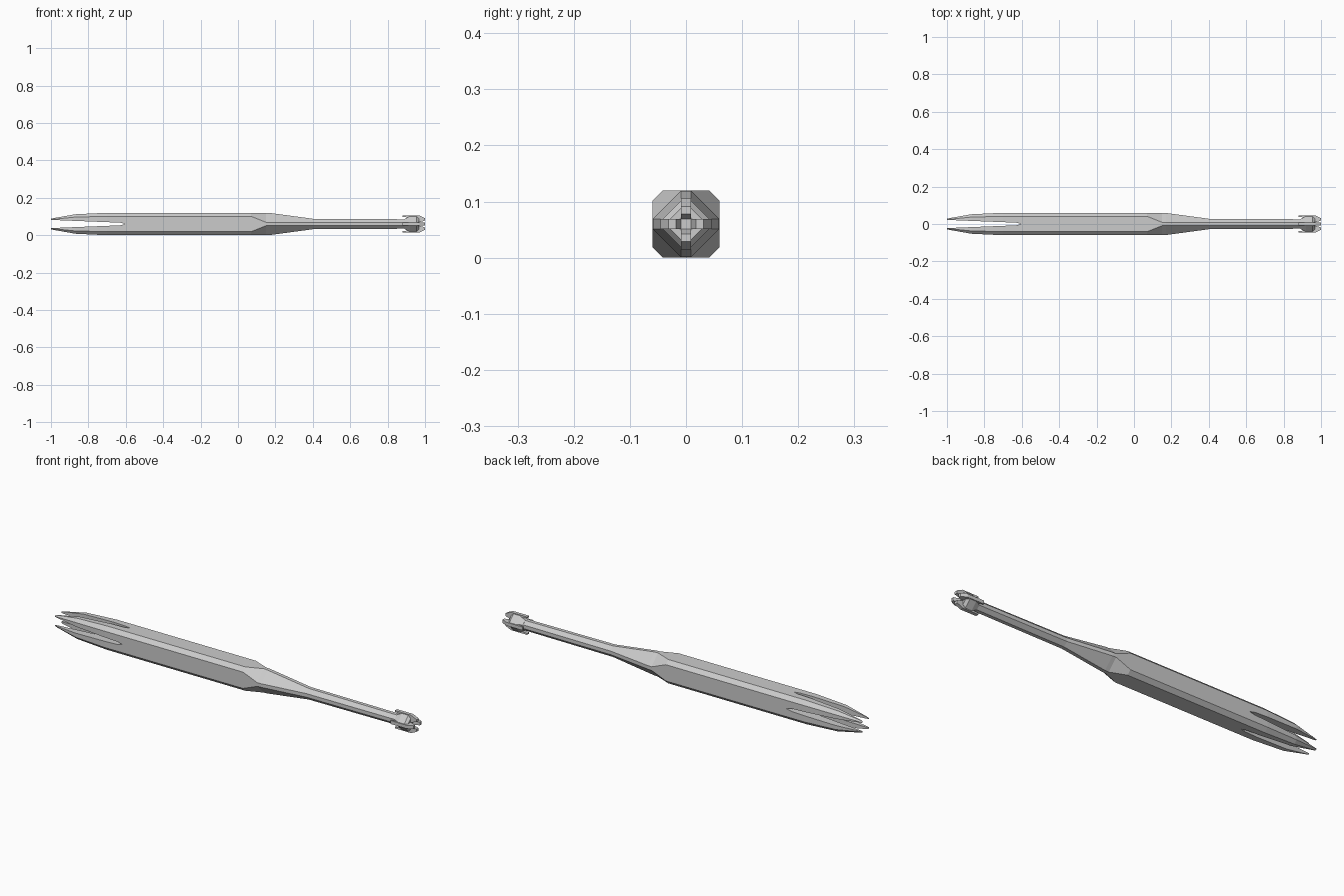
import bpy, bmesh, math
from mathutils import Matrix

cube = bpy.data.objects.get("Cube")
if cube:
    bpy.data.objects.remove(cube, do_unlink=True)

AXIS = 0.06  # height of the long axis

steel = bpy.data.materials.new("grey_steel")
steel.use_nodes = True
steel.diffuse_color = (0.6, 0.6, 0.6, 1)
steel.node_tree.nodes["Principled BSDF"].inputs["Base Color"].default_value = (0.6, 0.6, 0.6, 1)


def finish(name, bm):
    bmesh.ops.recalc_face_normals(bm, faces=bm.faces)
    mesh = bpy.data.meshes.new(name)
    bm.to_mesh(mesh)
    bm.free()
    mesh.materials.append(steel)
    obj = bpy.data.objects.new(name, mesh)
    obj.location.z = AXIS
    bpy.context.collection.objects.link(obj)
    return obj


def loft(name, sections):
    """Chamfered square bar along x; each section is (x, half size, half flat)."""
    bm = bmesh.new()
    rings = []
    for x, r, c in sections:
        outline = [(r, -c), (r, c), (c, r), (-c, r), (-r, c), (-r, -c), (-c, -r), (c, -r)]
        rings.append([bm.verts.new((x, y, z)) for y, z in outline])
    for a, b in zip(rings, rings[1:]):
        for i in range(8):
            j = (i + 1) % 8
            bm.faces.new((a[i], a[j], b[j], b[i]))
    bm.faces.new(rings[0])
    bm.faces.new(rings[-1])
    return finish(name, bm)


def plate(name, profile, half, angle=0):
    """Flat profile in x and radius, thickened across y, turned about the axis."""
    bm = bmesh.new()
    sides = [[bm.verts.new((x, y, r)) for x, r in profile] for y in (-half, half)]
    for side in sides:
        bm.faces.new(side)
    n = len(profile)
    for i in range(n):
        j = (i + 1) % n
        bm.faces.new((sides[0][i], sides[0][j], sides[1][j], sides[1][i]))
    bmesh.ops.rotate(bm, verts=bm.verts, matrix=Matrix.Rotation(angle, 3, 'X'))
    return finish(name, bm)


# Long head, neck and handle in one bar
bar = loft("head_and_handle", [
    (-1.0, 0.029, 0.024), (-0.87, 0.052, 0.037), (-0.7, 0.06, 0.041),
    (0.07, 0.06, 0.041), (0.15, 0.06, 0.009), (0.17, 0.059, 0.009),
    (0.4, 0.028, 0.009), (0.92, 0.025, 0.009)])

# Crossed wedge slots split the head into four prongs
half_slot = [(-0.63, 0.007), (-1.05, 0.024)]
slot = [(-0.6, 0)] + half_slot + [(x, -r) for x, r in reversed(half_slot)]
bpy.context.view_layer.objects.active = bar
for k in range(2):
    cutter = plate("slot_cutter", slot, 0.1, k * math.pi / 2)
    cutter.hide_render = True
    mod = bar.modifiers.new("slot", 'BOOLEAN')
    mod.operation = 'DIFFERENCE'
    mod.solver = 'EXACT'
    mod.object = cutter
    bpy.ops.object.modifier_apply(modifier=mod.name)
    bpy.data.objects.remove(cutter, do_unlink=True)

# Faceted pommel
loft("pommel_core", [(0.89, 0.026, 0.009), (0.92, 0.041, 0.009),
                     (0.955, 0.041, 0.009), (0.968, 0.028, 0.009)])

# Four barbed fins around the pommel
fin = [(0.88, 0.045), (0.97, 0.045), (1.0, 0.031), (1.0, 0.018),
       (0.965, 0.008), (0.92, 0.008), (0.92, 0.034), (0.88, 0.038)]
for k, side in enumerate(("top", "front", "bottom", "back")):
    plate("pommel_fin_" + side, fin, 0.0085, k * math.pi / 2)
